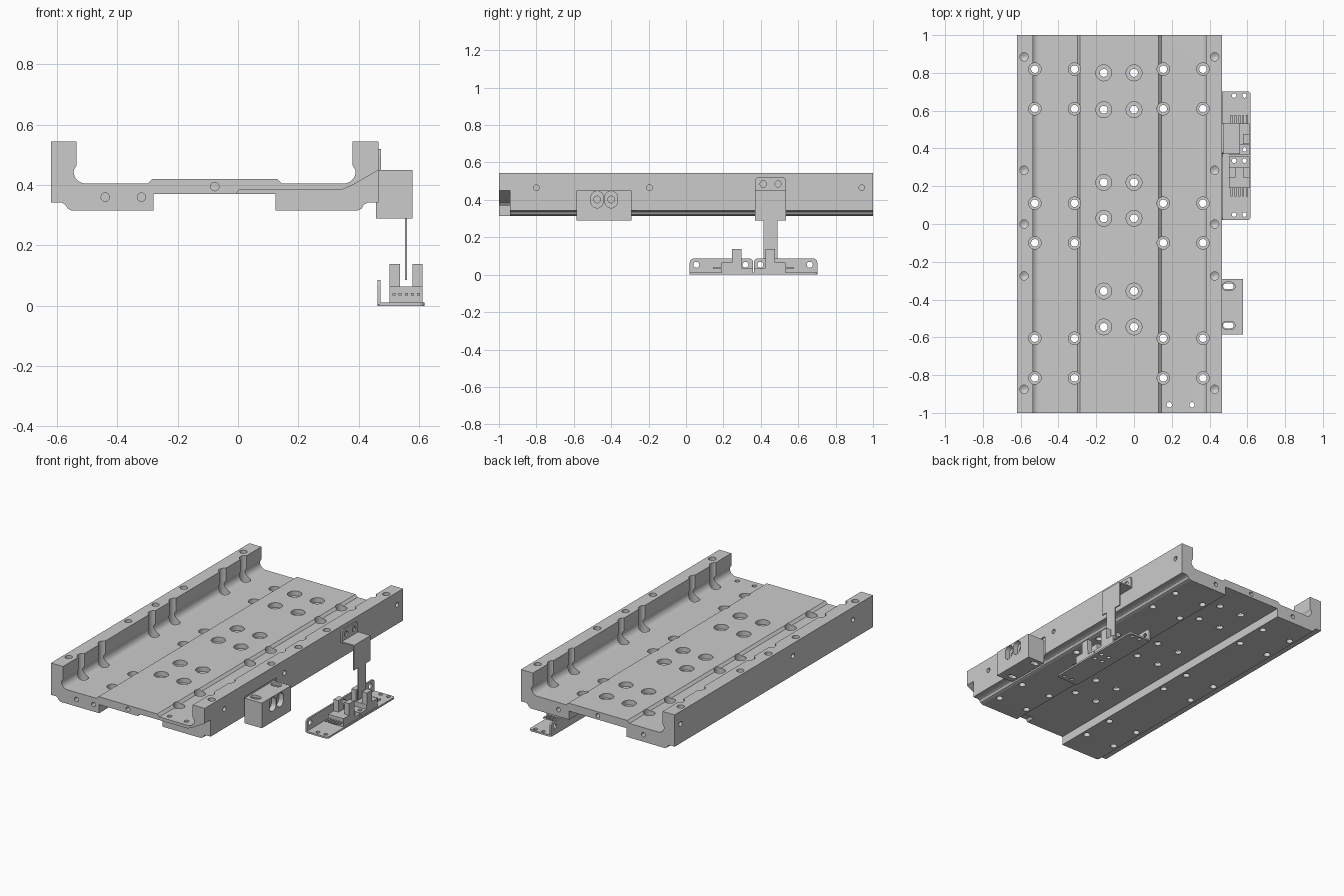
import bpy, bmesh
from math import sin, cos, pi, radians

if "Cube" in bpy.data.objects:
    bpy.data.objects.remove(bpy.data.objects["Cube"])


def prism(bm, pts, axis, a, b):
    """Extrude a 2D outline along an axis from a to b."""
    put = {'X': lambda u, v, t: (t, u, v), 'Y': lambda u, v, t: (u, t, v), 'Z': lambda u, v, t: (u, v, t)}[axis]
    lo = [bm.verts.new(put(u, v, a)) for u, v in pts]
    hi = [bm.verts.new(put(u, v, b)) for u, v in pts]
    n = len(pts)
    faces = [bm.faces.new(lo), bm.faces.new(hi)]
    faces += [bm.faces.new((lo[i], lo[(i + 1) % n], hi[(i + 1) % n], hi[i])) for i in range(n)]
    bmesh.ops.recalc_face_normals(bm, faces=faces)


def box(bm, x0, x1, y0, y1, z0, z1):
    prism(bm, [(x0, y0), (x1, y0), (x1, y1), (x0, y1)], 'Z', z0, z1)


def rrect(u0, u1, v0, v1, r, r_low=None):
    """Rectangle outline with rounded corners; r_low sets the low-v corners."""
    rl = r if r_low is None else r_low
    pts = []
    for cu, cv, rr, s in ((u1, v1, r, 0), (u0, v1, r, 90), (u0, v0, rl, 180), (u1, v0, rl, 270)):
        if rr == 0:
            pts.append((cu, cv))
            continue
        ou = cu - rr if cu == u1 else cu + rr
        ov = cv - rr if cv == v1 else cv + rr
        pts += [(ou + rr * cos(radians(s + k * 15)), ov + rr * sin(radians(s + k * 15))) for k in range(7)]
    return pts


def bore(bm, axis, u, v, steps, n=24):
    """Closed stepped cylinder; steps are (radius, position on axis)."""
    put = {'X': lambda p, q, t: (t, p, q), 'Y': lambda p, q, t: (p, t, q), 'Z': lambda p, q, t: (p, q, t)}[axis]
    rings = [[bm.verts.new(put(u + r * cos(2 * pi * i / n), v + r * sin(2 * pi * i / n), t))
              for i in range(n)] for r, t in steps]
    faces = [bm.faces.new(rings[0]), bm.faces.new(rings[-1])]
    for p, q in zip(rings, rings[1:]):
        faces += [bm.faces.new((p[i], p[(i + 1) % n], q[(i + 1) % n], q[i])) for i in range(n)]
    bmesh.ops.recalc_face_normals(bm, faces=faces)


def make(name, bm):
    me = bpy.data.meshes.new(name)
    bm.to_mesh(me)
    bm.free()
    ob = bpy.data.objects.new(name, me)
    bpy.context.collection.objects.link(ob)
    return ob


def cut(ob, bm):
    cutter = make("cutter", bm)
    cutter.hide_render = True
    mod = ob.modifiers.new("cut", 'BOOLEAN')
    mod.operation, mod.solver, mod.object = 'DIFFERENCE', 'EXACT', cutter
    bpy.context.view_layer.objects.active = ob
    bpy.ops.object.modifier_apply(modifier=mod.name)
    bpy.data.objects.remove(cutter)


# Main carriage: half profile mirrored about its own centre line
MID = -0.0775
half = [(-0.28, 0.37), (-0.28, 0.315), (-0.55, 0.315), (-0.565, 0.322), (-0.572, 0.335), (-0.585, 0.342),
        (-0.62, 0.342), (-0.62, 0.545), (-0.535, 0.545), (-0.535, 0.465), (-0.543, 0.452)]
half += [(-0.505 + 0.04 * cos(radians(a)), 0.445 + 0.04 * sin(radians(a))) for a in range(180, 271, 15)]
half += [(-0.3, 0.405), (-0.285, 0.42)]
bm = bmesh.new()
prism(bm, half + [(2 * MID - x, z) for x, z in reversed(half)], 'Y', -1, 1)
carriage = make("carriage_plate", bm)

# Underside notch at the front right corner, and shallow seat for the stop block
bm = bmesh.new()
prism(bm, [(-0.015, 0.36), (0.005, 0.385), (0.345, 0.385), (0.38, 0.4), (0.47, 0.452), (0.6, 0.452),
           (0.6, 0.2), (-0.015, 0.2)], 'Y', -1.1, -0.94)
box(bm, 0.457, 0.6, -0.6, -0.275, 0.2, 0.465)
cut(carriage, bm)

# All bolt holes in the carriage
bm = bmesh.new()
for y in (0.82, 0.61, 0.11, -0.1, -0.605, -0.815):
    for x in (-0.525, -0.315, 0.155, 0.365):
        bore(bm, 'Z', x, y, [(0.033, 0.6), (0.033, 0.355), (0.02, 0.355), (0.02, 0.2)])
for y in (0.8, 0.605, 0.22, 0.03, -0.355, -0.545):
    for x in (-0.16, 0):
        bore(bm, 'Z', x, y, [(0.042, 0.6), (0.042, 0.39), (0.021, 0.39), (0.021, 0.2)])
for y in (0.885, 0.285, 0, -0.275, -0.875):
    for x in (-0.582, 0.427):
        bore(bm, 'Z', x, y, [(0.022, 0.6), (0.022, 0.5), (0.004, 0.49)])
for x in (0.187, 0.307):
    bore(bm, 'Z', x, -0.957, [(0.014, 0.6), (0.014, 0.34)])
for x, z in ((-0.44, 0.36), (-0.32, 0.36), (-0.077, 0.395)):
    bore(bm, 'Y', x, z, [(0.014, -1.1), (0.014, -0.95)])
for x, z in ((-0.4, 0.36), (0.2, 0.36), (-0.077, 0.395)):
    bore(bm, 'Y', x, z, [(0.014, 1.1), (0.014, 0.95)])
for y in (-0.8, -0.195, 0.94):
    bore(bm, 'X', y, 0.465, [(0.015, 0.6), (0.015, 0.43)])
    bore(bm, 'X', y, 0.465, [(0.015, -0.7), (0.015, -0.59)])
cut(carriage, bm)

# Stop block on the right side
bm = bmesh.new()
box(bm, 0.457, 0.578, -0.585, -0.292, 0.29, 0.45)
block = make("stop_block", bm)
bm = bmesh.new()
for y in (-0.537, -0.33):
    prism(bm, rrect(0.467, 0.535, y - 0.022, y + 0.022, 0.0219), 'Z', 0.435, 0.6)
for y in (-0.475, -0.4):
    prism(bm, rrect(y - 0.033, y + 0.033, 0.357, 0.45 - 0.003, 0.0329), 'X', 0.545, 0.7)
cut(block, bm)
bm = bmesh.new()
for y in (-0.537, -0.33):
    prism(bm, rrect(0.472, 0.528, y - 0.015, y + 0.015, 0.0149), 'Z', 0.2, 0.6)
for y in (-0.475, -0.4):
    bore(bm, 'X', y, 0.402, [(0.018, 0.7), (0.018, 0.4)])
cut(block, bm)

# Sensor flag: wall tab, shelf, drop plate and stem
bm = bmesh.new()
prism(bm, rrect(0.37, 0.535, 0.442, 0.52, 0.018, 0), 'X', 0.465, 0.474)
flag = make("sensor_flag", bm)
bm = bmesh.new()
for y in (0.413, 0.492):
    bore(bm, 'X', y, 0.485, [(0.017, 0.6), (0.017, 0.4)])
cut(flag, bm)
bm = bmesh.new()
box(bm, 0.465, 0.561, 0.37, 0.535, 0.442, 0.45)
prism(bm, [(0.37, 0.45), (0.37, 0.29), (0.415, 0.29), (0.415, 0.085), (0.49, 0.085), (0.49, 0.29),
           (0.535, 0.29), (0.535, 0.45)], 'X', 0.553, 0.561)
make("sensor_flag_blade", bm)

# Sensor mounting bracket: base plate plus two flanges
bm = bmesh.new()
prism(bm, rrect(0.462, 0.618, 0.02, 0.702, 0.018), 'Z', 0, 0.011)
base = make("sensor_base", bm)
bm = bmesh.new()
prism(bm, rrect(0.02, 0.359, 0.004, 0.086, 0.02, 0), 'X', 0.462, 0.472)
prism(bm, rrect(0.363, 0.702, 0.004, 0.086, 0.02, 0), 'X', 0.462, 0.472)
flange = make("sensor_flanges", bm)
bm = bmesh.new()
for y in (0.055, 0.318, 0.397, 0.662):
    bore(bm, 'X', y, 0.053, [(0.016, 0.6), (0.016, 0.4)])
cut(flange, bm)
bm = bmesh.new()
for x in (0.53, 0.585):
    for y in (0.05, 0.335, 0.395, 0.68):
        bore(bm, 'Z', x, y, [(0.012, 0.2), (0.012, -0.1)])
cut(base, bm)

# Two mirrored slot sensors with mounting tab, uprights and pins
sensors = []
for name, s in (("slot_sensor_front", 1), ("slot_sensor_back", -1)):
    def ybox(bm, x0, x1, y0, y1, z0, z1):
        a, b = sorted((0.361 + s * (y0 - 0.361), 0.361 + s * (y1 - 0.361)))
        box(bm, x0, x1, a, b, z0, z1)
    bm = bmesh.new()
    ybox(bm, 0.503, 0.612, 0.3, 0.358, 0.011, 0.034)
    tab = make(name + "_tab", bm)
    bm = bmesh.new()
    for x in (0.53, 0.585):
        bore(bm, 'Z', x, 0.335 if s > 0 else 0.395, [(0.012, 0.2), (0.012, -0.1)])
    cut(tab, bm)
    bm = bmesh.new()
    ybox(bm, 0.503, 0.612, 0.19, 0.3, 0.011, 0.064)
    for x0, x1 in ((0.503, 0.537), (0.578, 0.612)):
        ybox(bm, x0, x1, 0.246, 0.298, 0.064, 0.138)
    for i in range(5):
        x = 0.512 + i * 0.0205
        ybox(bm, x, x + 0.01, 0.145, 0.19, 0.034, 0.042)
    sensors += [tab, make(name, bm)]

# Smooth bores and fillets, keep machined edges crisp
for ob in (carriage, block, flag, base, flange, *sensors):
    bpy.ops.object.select_all(action='DESELECT')
    ob.select_set(True)
    bpy.context.view_layer.objects.active = ob
    bpy.ops.object.shade_smooth_by_angle(angle=radians(30))
